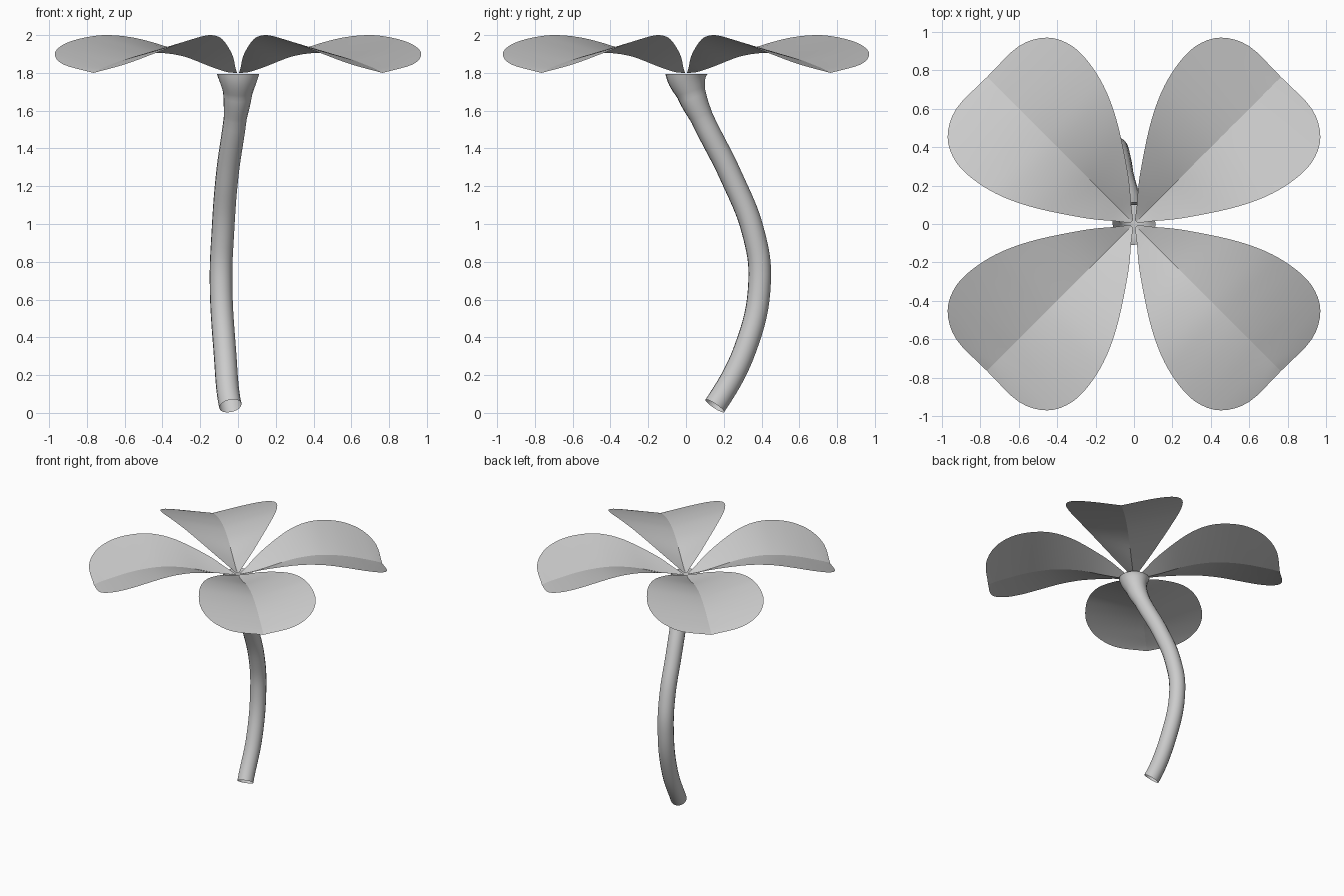
import bpy, bmesh, math
from mathutils import Vector

if "Cube" in bpy.data.objects:
    bpy.data.objects.remove(bpy.data.objects["Cube"])


def smooth_path(pts, steps):
    """Catmull-Rom samples through the points."""
    p = [Vector(q) for q in pts]
    p = [2 * p[0] - p[1]] + p + [2 * p[-1] - p[-2]]
    out = []
    for i in range(1, len(p) - 2):
        a, b, c, d = p[i - 1:i + 3]
        for s in range(steps):
            t = s / steps
            out.append(0.5 * (2 * b + (c - a) * t + (2 * a - 5 * b + 4 * c - d) * t ** 2
                              + (3 * b - a - 3 * c + d) * t ** 3))
    return out + [p[-2].copy()]


# Petal half: outer rim (x, y, z) and matching midrib (diagonal x = y, z)
RIM = [(0.005, 0.02, 1.80), (0.015, 0.10, 1.832), (0.03, 0.25, 1.895), (0.08, 0.50, 1.975),
       (0.14, 0.68, 2.0), (0.22, 0.82, 1.985), (0.32, 0.925, 1.95), (0.45, 0.97, 1.90),
       (0.60, 0.925, 1.845), (0.765, 0.765, 1.80)]
RIB = [(0.012, 1.80), (0.06, 1.805), (0.15, 1.835), (0.28, 1.885), (0.40, 1.905),
       (0.50, 1.897), (0.59, 1.875), (0.67, 1.845), (0.73, 1.82), (0.765, 1.80)]
R2 = math.sqrt(2)
rim = smooth_path([((x + y) / R2, (y - x) / R2, z) for x, y, z in RIM], 4)
rib = smooth_path([(x * R2, 0, z) for x, z in RIB], 4)

COLS = 8
bm = bmesh.new()
rows = [[bm.verts.new(a.lerp(b, j / COLS)) for j in range(COLS + 1)] for a, b in zip(rib, rim)]
for r, s in zip(rows, rows[1:]):
    for j in range(COLS):
        bm.faces.new((r[j], s[j], s[j + 1], r[j + 1]))
bmesh.ops.remove_doubles(bm, verts=bm.verts, dist=1e-5)
for f in bm.faces:
    f.smooth = True
petal_mesh = bpy.data.meshes.new("petal")
bm.to_mesh(petal_mesh)
bm.free()

# Four petals, each mirrored across its creased midrib
for k in range(4):
    petal = bpy.data.objects.new(f"petal_{k + 1}", petal_mesh)
    bpy.context.collection.objects.link(petal)
    petal.rotation_euler.z = math.radians(45 + 90 * k)
    mirror = petal.modifiers.new("halves", 'MIRROR')
    mirror.use_axis = (False, True, False)
    mirror.use_mirror_merge = False

# Stem: curved tube flaring at the top (x, y, z, radius)
STEM = [(-0.04, 0.152, 0.037, 0.06), (-0.07, 0.31, 0.33, 0.06), (-0.09, 0.39, 0.70, 0.06),
        (-0.08, 0.355, 0.96, 0.06), (-0.058, 0.24, 1.25, 0.06), (-0.015, 0.085, 1.56, 0.061),
        (-0.002, 0.028, 1.69, 0.077), (0, 0.003, 1.795, 0.113)]
curve = bpy.data.curves.new("stem", 'CURVE')
curve.dimensions = '3D'
curve.bevel_depth = 1.0
curve.bevel_resolution = 6
curve.resolution_u = 8
sp = curve.splines.new('BEZIER')
sp.bezier_points.add(len(STEM) - 1)
for bp, (x, y, z, r) in zip(sp.bezier_points, STEM):
    bp.co = (x, y, z)
    bp.radius = r
    bp.handle_left_type = bp.handle_right_type = 'AUTO'
for bp, d in ((sp.bezier_points[0], (0.02, -0.057, -0.085)), (sp.bezier_points[-1], (0, 0, 0.035))):
    bp.handle_left_type = bp.handle_right_type = 'FREE'
    bp.handle_left = bp.co - Vector(d)
    bp.handle_right = bp.co + Vector(d)
# the first point runs upward, so swap its handles
b0 = sp.bezier_points[0]
b0.handle_left, b0.handle_right = b0.co + Vector((0.02, -0.057, -0.085)), b0.co + Vector((-0.02, 0.057, 0.085))
stem = bpy.data.objects.new("stem", curve)
bpy.context.collection.objects.link(stem)
bpy.context.view_layer.objects.active = stem
stem.select_set(True)
bpy.ops.object.convert(target='MESH')
bpy.ops.object.shade_smooth_by_angle(angle=math.radians(40))
